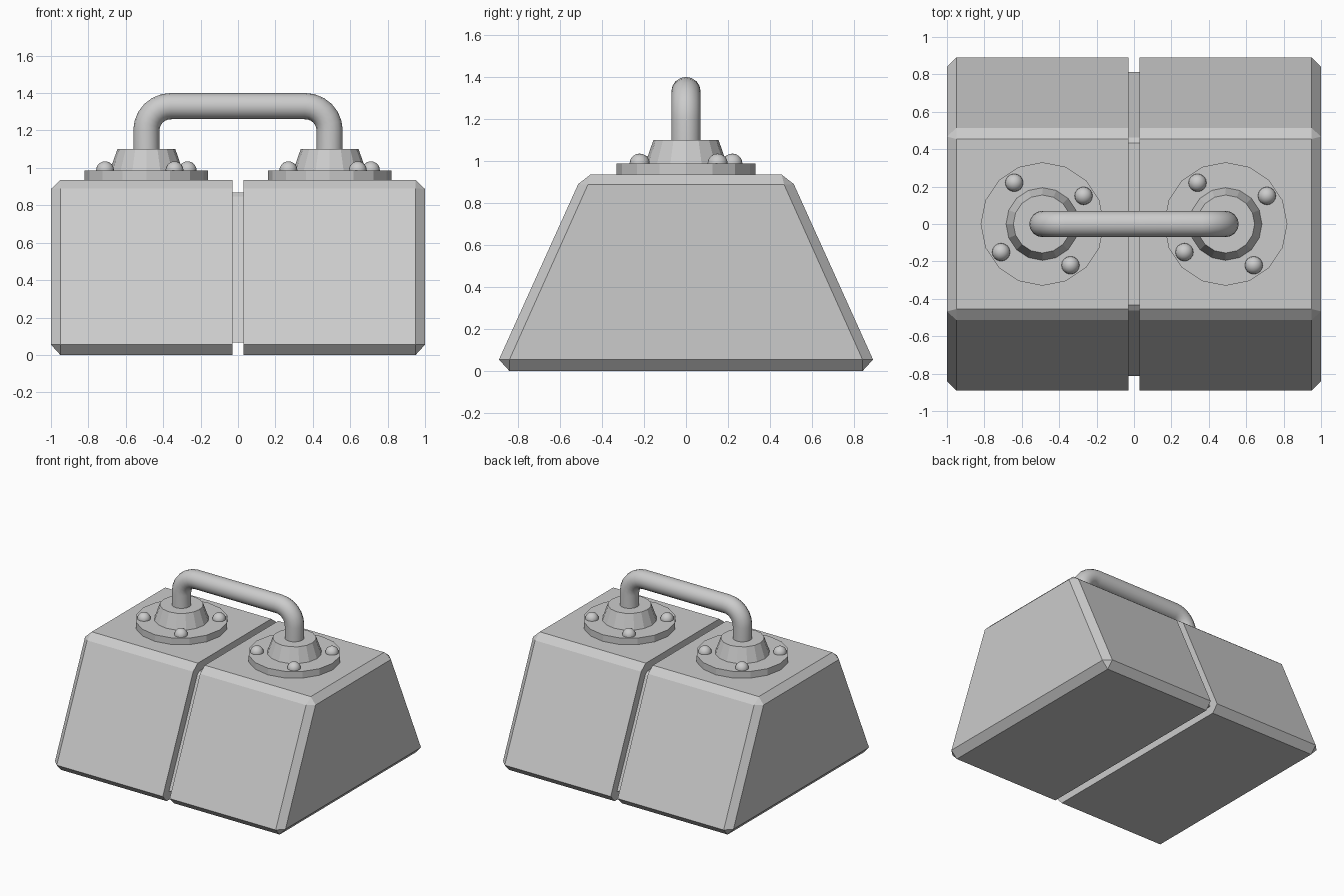
import bpy, bmesh
from math import pi, sin, cos, radians
from mathutils import Matrix

if "Cube" in bpy.data.objects:
    bpy.data.objects.remove(bpy.data.objects["Cube"])


def finish(bm, name, smooth=False):
    bmesh.ops.recalc_face_normals(bm, faces=bm.faces[:])
    mesh = bpy.data.meshes.new(name)
    bm.to_mesh(mesh)
    bm.free()
    mesh.polygons.foreach_set("use_smooth", [smooth] * len(mesh.polygons))
    obj = bpy.data.objects.new(name, mesh)
    bpy.context.collection.objects.link(obj)
    return obj


# Body: wedge cross-sections (half profile, bottom to top) lofted along x
OUTER = [(0.84, 0), (0.89, 0.055), (0.513, 0.89), (0.455, 0.935)]
END = [(0.84, 0.055), (0.84, 0.055), (0.467, 0.887), (0.467, 0.887)]
CORE = [(0.812, 0.067), (0.812, 0.067), (0.462, 0.846), (0.433, 0.868)]
half = [(0.03, CORE), (0.03, OUTER), (0.95, OUTER), (1.0, END)]
sections = [(-x, p) for x, p in reversed(half)] + half

bm = bmesh.new()
rings = []
for x, prof in sections:
    loop = prof + [(-y, z) for y, z in reversed(prof)]
    rings.append([bm.verts.new((x, y, z)) for y, z in loop])
for a, b in zip(rings, rings[1:]):
    for i in range(8):
        j = (i + 1) % 8
        bm.faces.new((a[i], a[j], b[j], b[i]))
bm.faces.new(rings[0])
bm.faces.new(rings[-1])
bmesh.ops.remove_doubles(bm, verts=bm.verts[:], dist=0.0001)
finish(bm, "grooved_body")


def frustum(name, x, z0, z1, r0, r1):
    bm = bmesh.new()
    bmesh.ops.create_cone(bm, cap_ends=True, segments=16, radius1=r0, radius2=r1,
                          depth=z1 - z0,
                          matrix=Matrix.Translation((x, 0, (z0 + z1) / 2)))
    finish(bm, name)


# Handle mounts: round plate, tapered collar, four rivets
for side, x in (("left", -0.49), ("right", 0.49)):
    frustum(side + "_mount_plate", x, 0.93, 0.987, 0.33, 0.33)
    frustum(side + "_collar", x, 0.985, 1.1, 0.195, 0.155)
    for k in range(4):
        a = radians(34.3) + k * pi / 2
        bm = bmesh.new()
        bmesh.ops.create_uvsphere(
            bm, u_segments=16, v_segments=10, radius=0.048,
            matrix=Matrix.Translation((x + 0.267 * cos(a), 0.267 * sin(a), 0.987)))
        finish(bm, f"{side}_rivet_{k + 1}", True)

# Handle: tube swept along a path with rounded corners
arc = [(0.36 + 0.13 * cos(i * pi / 12), 1.2 + 0.13 * sin(i * pi / 12)) for i in range(7)]
right_path = [(0.49, 1.08)] + arc
path = right_path + [(-x, z) for x, z in reversed(right_path)]
curve = bpy.data.curves.new("handle", 'CURVE')
curve.dimensions = '3D'
curve.bevel_depth = 0.07
curve.bevel_resolution = 6
curve.use_fill_caps = True
spline = curve.splines.new('POLY')
spline.points.add(len(path) - 1)
for pt, (x, z) in zip(spline.points, path):
    pt.co = (x, 0, z, 1)
spline.use_smooth = True
handle = bpy.data.objects.new("handle", curve)
bpy.context.collection.objects.link(handle)
bpy.context.view_layer.objects.active = handle
handle.select_set(True)
bpy.ops.object.convert(target='MESH')
bpy.ops.object.shade_smooth_by_angle(angle=radians(40))
